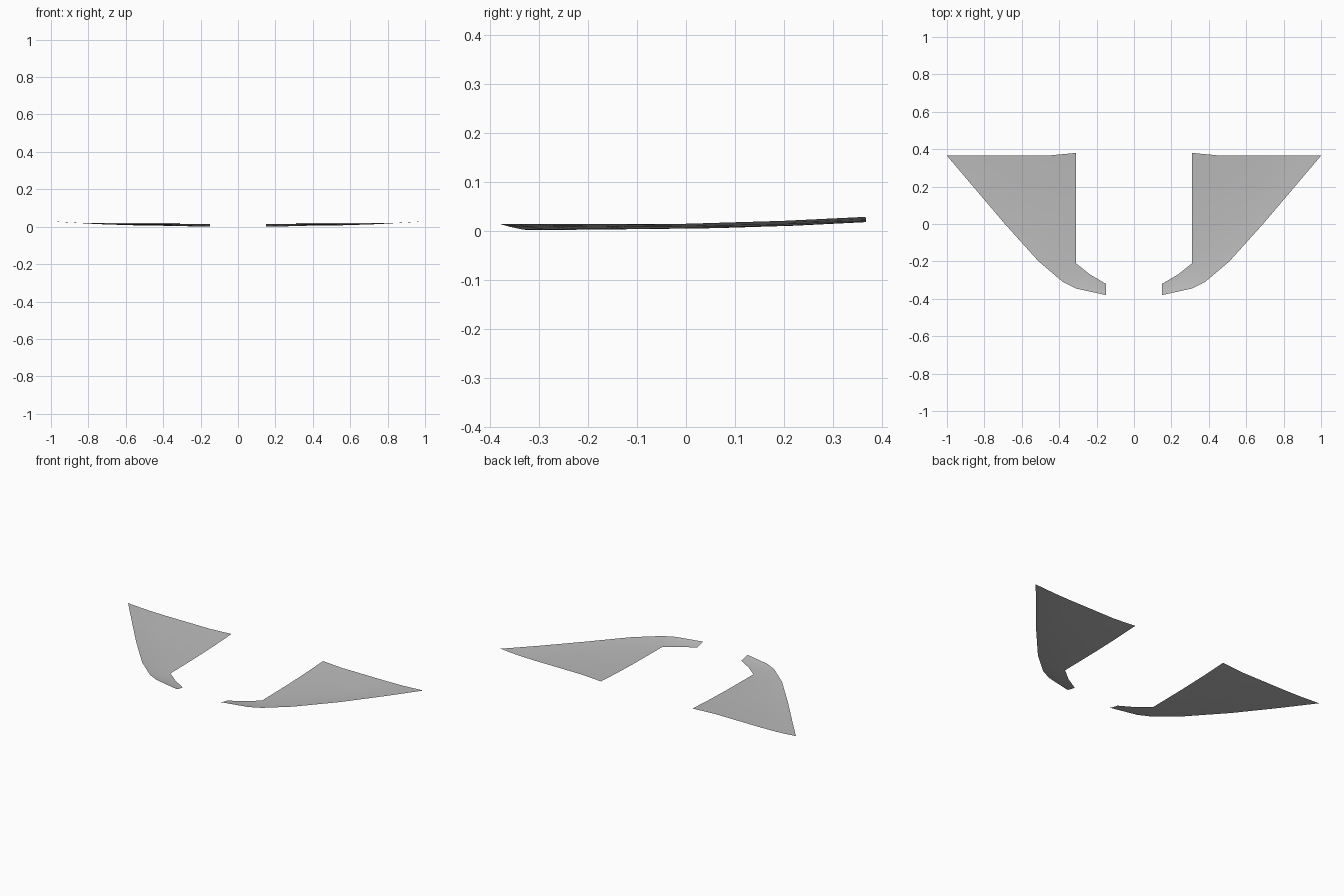
import bpy
import bmesh
from mathutils import Vector

cube = bpy.data.objects.get("Cube")
if cube:
    bpy.data.objects.remove(cube, do_unlink=True)

grey = bpy.data.materials.new("light grey")
grey.use_nodes = True
colour = (0.5, 0.5, 0.5, 1)
grey.diffuse_color = colour
grey.node_tree.nodes["Principled BSDF"].inputs["Base Color"].default_value = colour

# Each rib runs from the raised leading edge to the low inner edge
RIBS = [
    ((0.15, -0.38, 0.015), (0.15, -0.32, 0.002)),
    ((0.31, -0.345, 0.015), (0.235, -0.27, 0.002)),
    ((0.38, -0.31, 0.015), (0.31, -0.21, 0.003)),
    ((0.51, -0.20, 0.015), (0.31, -0.10, 0.004)),
    ((0.69, 0.00, 0.015), (0.31, 0.06, 0.006)),
    ((0.86, 0.20, 0.021), (0.31, 0.22, 0.011)),
    ((1.00, 0.365, 0.029), (0.31, 0.38, 0.019)),
]
STEPS = (0, 0.1, 0.2, 0.35, 0.8, 1)
CURL_WIDTH = 0.2


def rib_points(lead, inner, last):
    """Points along a rib, with the leading edge curling upward."""
    lead, inner = Vector(lead), Vector(inner)
    width = (inner - lead).length
    band = min(CURL_WIDTH, width)
    for t in STEPS:
        p = lead.lerp(inner, t)
        curl = max(0, 1 - t * width / band) ** 1.5
        p.z = inner.z + (lead.z - inner.z) * curl
        if last and t < 1:
            p.y = 0.367 if t else lead.y   # straight trailing edge with a small inner kick
        yield p


def make_wing(name, side):
    """A thin single-skin wing on one side of the centre line."""
    bm = bmesh.new()
    rows = []
    for i, (lead, inner) in enumerate(RIBS):
        row = [bm.verts.new((p.x * side, p.y, p.z))
               for p in rib_points(lead, inner, i == len(RIBS) - 1)]
        rows.append(row)
    for a, b in zip(rows, rows[1:]):
        for j in range(len(STEPS) - 1):
            quad = [a[j], b[j], b[j + 1], a[j + 1]]
            bm.faces.new(quad if side > 0 else quad[::-1])
    for face in bm.faces:
        face.smooth = True
    mesh = bpy.data.meshes.new(name)
    bm.to_mesh(mesh)
    bm.free()
    mesh.materials.append(grey)
    wing = bpy.data.objects.new(name, mesh)
    bpy.context.collection.objects.link(wing)


make_wing("left_wing", 1)
make_wing("right_wing", -1)
